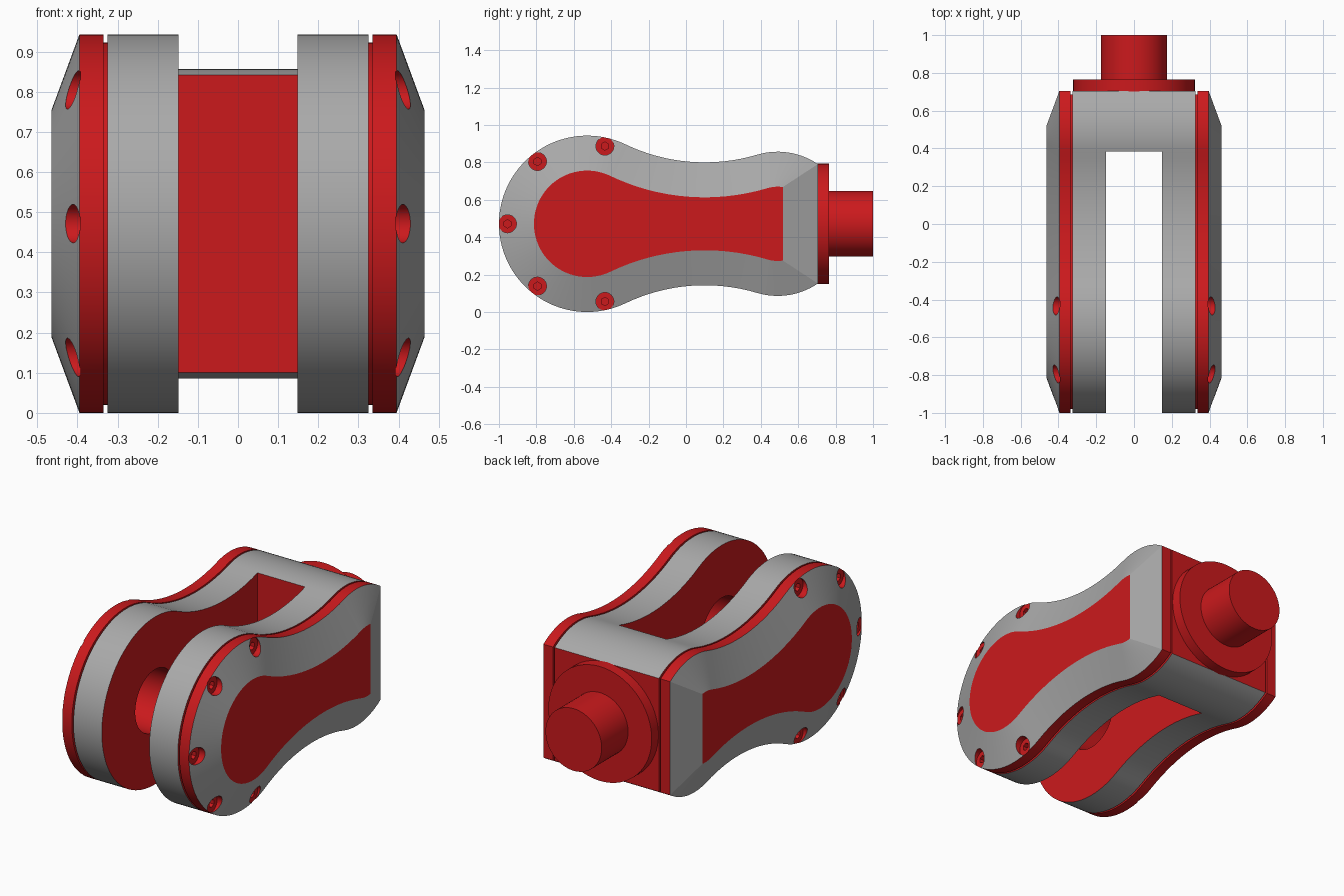
import bpy, bmesh, math
from mathutils import Matrix, Vector

if "Cube" in bpy.data.objects:
    bpy.data.objects.remove(bpy.data.objects["Cube"])

R = 0.4715                   # radius of the round end, also the centre height
CY = -0.5285                 # centre of the round end
YE = 0.705                   # flat rear end
WAIST = (0.1, 1.3095, 0.981)     # y, height over centre, radius of the concave arc
HUMP = (0.49, 0.0039, 0.3816)    # same for the convex arc near the rear
GREY, RED = 0, 1


def material(name, colour):
    m = bpy.data.materials.new(name)
    m.diffuse_color = colour
    m.use_nodes = True
    m.node_tree.nodes["Principled BSDF"].inputs["Base Color"].default_value = m.diffuse_color
    return m


MATS = [material("grey", (0.4, 0.4, 0.4, 1)), material("red", (0.6, 0.01, 0.012, 1))]


def arc(cy, cz, r, a0, a1, n):
    return [(cy + r * math.cos(a0 + (a1 - a0) * i / n),
             cz + r * math.sin(a0 + (a1 - a0) * i / n)) for i in range(n + 1)]


def profile(d):
    """Link outline in (y, z), moved inwards by d."""
    a1 = math.atan2(WAIST[1], WAIST[0] - CY)
    a2 = math.atan2(WAIST[1] - HUMP[1], WAIST[0] - HUMP[0])
    a3 = math.acos((YE - d - HUMP[0]) / (HUMP[2] - d))
    top = arc(CY, 0, R - d, math.pi, a1, 32)
    top += arc(WAIST[0], WAIST[1], WAIST[2] + d, a1 - math.pi, a2 - math.pi, 16)[1:]
    top += arc(HUMP[0], HUMP[1], HUMP[2] - d, a2, a3, 14)[1:]
    pts = top + [(y, -z) for y, z in reversed(top[1:])]
    return [(y, z + R) for y, z in pts], len(top) - 1


def finish(name, bm):
    bmesh.ops.recalc_face_normals(bm, faces=bm.faces)
    me = bpy.data.meshes.new(name)
    bm.to_mesh(me)
    bm.free()
    for m in MATS:
        me.materials.append(m)
    ob = bpy.data.objects.new(name, me)
    bpy.context.collection.objects.link(ob)
    return ob


def loft(name, stations, bands, rear):
    """Skin outlines at (x, inset); bands/rear colour each strip and its rear flat."""
    bm = bmesh.new()
    rings = []
    for x, d in stations:
        pts, end = profile(d)
        rings.append([bm.verts.new((x, y, z)) for y, z in pts])
    n = len(rings[0])
    for k in range(len(rings) - 1):
        for i in range(n):
            j = (i + 1) % n
            f = bm.faces.new((rings[k][i], rings[k][j], rings[k + 1][j], rings[k + 1][i]))
            f.material_index = rear[k] if i == end else bands[k]
    for ring in (rings[0], rings[-1]):
        bm.faces.new(ring).material_index = RED
    return finish(name, bm)


def cylinders(name, axis, r, a, b, centres, sides=48):
    """Red cylinders along an axis from a to b; centres hold the mid-line points."""
    bm = bmesh.new()
    direction = Vector(axis)
    turn = direction.to_track_quat('Z', 'Y').to_matrix().to_4x4()
    for c in centres:
        pos = Vector(c) + direction * (a + b) / 2
        bmesh.ops.create_cone(bm, cap_ends=True, segments=sides, radius1=r, radius2=r,
                              depth=b - a, matrix=Matrix.Translation(pos) @ turn)
    for f in bm.faces:
        f.material_index = RED
    return finish(name, bm)


def activate(ob):
    bpy.ops.object.select_all(action='DESELECT')
    ob.select_set(True)
    bpy.context.view_layer.objects.active = ob


def cut(ob, cutter):
    cutter.hide_render = True
    m = ob.modifiers.new("cut", 'BOOLEAN')
    m.operation, m.solver, m.object = 'DIFFERENCE', 'EXACT', cutter
    activate(ob)
    bpy.ops.object.modifier_apply(modifier=m.name)
    bpy.data.objects.remove(cutter)


def smooth(ob):
    activate(ob)
    bpy.ops.object.shade_smooth_by_angle(angle=math.radians(15))


X, Y = (1, 0, 0), (0, 1, 0)

# Fork body: grey rim, red flat faces, open slot and pivot bore
body = loft("fork_body", [(-0.325, 0), (0.325, 0)], [GREY], [RED])
bm = bmesh.new()
bmesh.ops.create_cube(bm, size=1, matrix=Matrix.Translation((0, -0.4075, R))
                      @ Matrix.Diagonal((0.296, 1.585, 2, 1)))
for f in bm.faces:
    f.material_index = RED
cut(body, finish("slot_cutter", bm))
cut(body, cylinders("bore_cutter", X, 0.175, -0.5, 0.5, [(0, CY, R)], 64))
smooth(body)

# Side cover: inset groove, red plate, grey chamfer, red outer face
cover = loft("side_covers",
             [(0.325, 0.02), (0.335, 0.02), (0.335, 0), (0.395, 0), (0.464, 0.187)],
             [RED, RED, RED, GREY], [RED, RED, RED, GREY])
cut(cover, cylinders("bore_cutter", X, 0.175, 0.2, 0.388, [(0, CY, R)], 64))

# Five screw recesses around the round end, each with a small socket
spots = []
for k in range(-2, 3):
    a = math.pi + k * math.tau / 7
    spots.append((0, CY + 0.426 * math.cos(a), R + 0.426 * math.sin(a)))
cut(cover, cylinders("recess_cutter", X, 0.048, 0.392, 0.6, spots, 32))
cut(cover, cylinders("socket_cutter", X, 0.022, 0.365, 0.6, spots, 6))
smooth(cover)
mirror = cover.modifiers.new("mirror", 'MIRROR')
mirror.use_mirror_merge = False

# Rear flange and shaft
smooth(cylinders("rear_flange", Y, 0.322, YE - 0.01, 0.765, [(0, 0, R)], 64))
smooth(cylinders("rear_shaft", Y, 0.175, 0.76, 1.0, [(0, 0, R)], 64))
